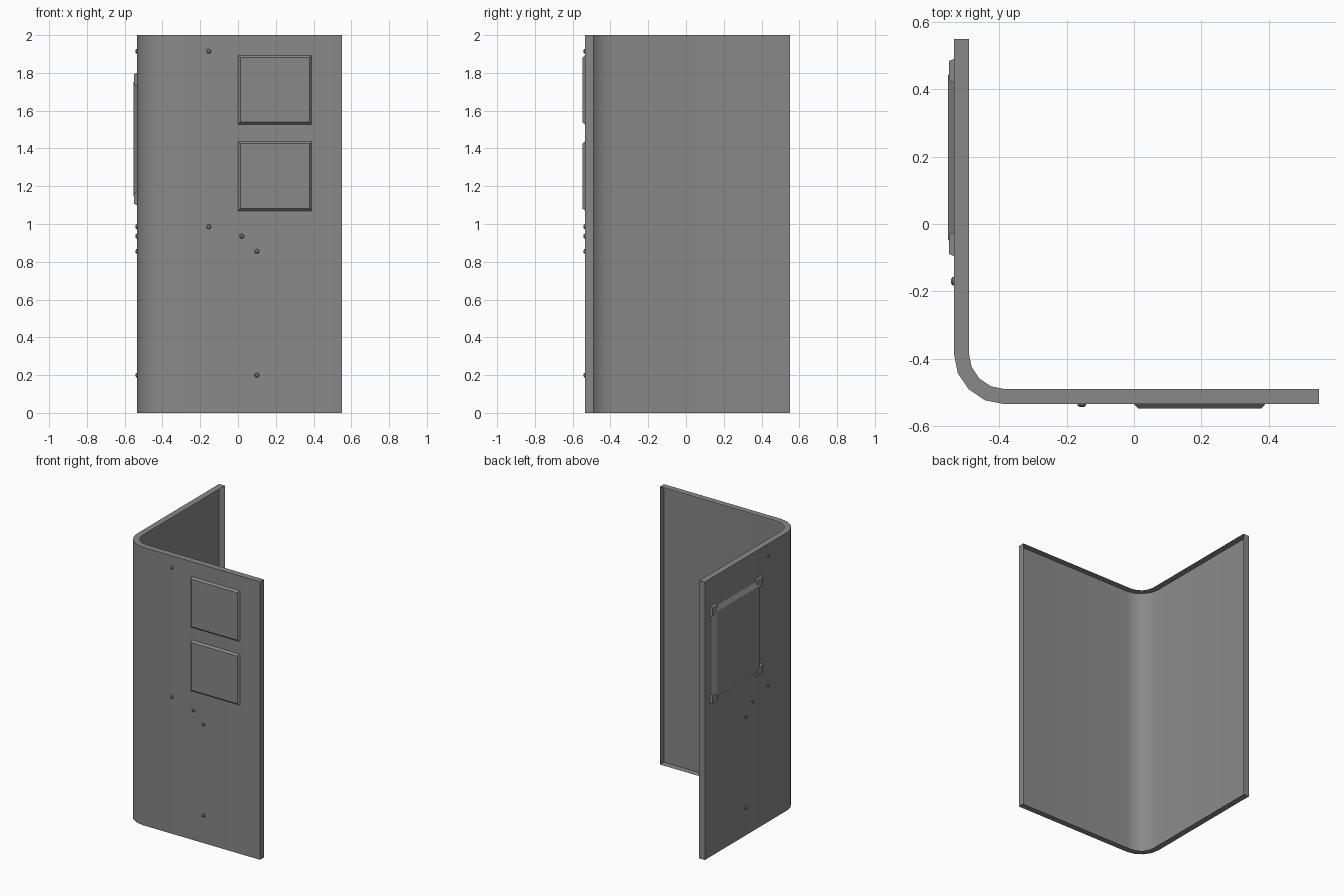
import bpy, bmesh, math
from mathutils import Vector

if "Cube" in bpy.data.objects:
    bpy.data.objects.remove(bpy.data.objects["Cube"])

WALL, END, HEIGHT = -0.535, 0.55, 2.0
THICK, RADIUS = 0.045, 0.15

grey = bpy.data.materials.new("mid grey")
grey.use_nodes = True
grey.diffuse_color = (0.25, 0.25, 0.25, 1)
grey.node_tree.nodes["Principled BSDF"].inputs["Base Color"].default_value = grey.diffuse_color


def finish(name, bm):
    bmesh.ops.recalc_face_normals(bm, faces=bm.faces)
    mesh = bpy.data.meshes.new(name)
    bm.to_mesh(mesh)
    bm.free()
    mesh.materials.append(grey)
    obj = bpy.data.objects.new(name, mesh)
    bpy.context.collection.objects.link(obj)
    bpy.ops.object.select_all(action="DESELECT")
    obj.select_set(True)
    bpy.context.view_layer.objects.active = obj
    bpy.ops.object.shade_smooth_by_angle(angle=math.radians(30))
    return obj


def on_wall(side, u, z, out):
    """Point on the front or side wall, raised outwards by out."""
    return Vector((WALL - out, u, z)) if side else Vector((u, WALL - out, z))


def outline(offset):
    """Plan of the bent wall, moved inwards by offset."""
    c = WALL + RADIUS
    r = RADIUS - offset
    bend = [(c - r * math.cos(a), c - r * math.sin(a))
            for a in (i * math.pi / 8 for i in range(5))]
    return [(WALL + offset, END)] + bend + [(END, WALL + offset)]


# Bent wall: outer skin with a rim turned inwards, open at the back
def bent_wall():
    bm = bmesh.new()
    rows = [[bm.verts.new((x, y, z)) for x, y in outline(off)]
            for off, z in ((THICK, 0), (0, 0), (0, HEIGHT), (THICK, HEIGHT))]
    for low, high in zip(rows, rows[1:]):
        for i in range(len(low) - 1):
            bm.faces.new((low[i], low[i + 1], high[i + 1], high[i]))
    for i in (0, -1):
        bm.faces.new([row[i] for row in rows])
    finish("bent_wall", bm)


# Raised plate with sloping edges
def plate(name, side, u0, u1, z0, z1, out, slope):
    bm = bmesh.new()
    rings = []
    for s, d in ((0, 0), (slope, out)):
        corners = ((u0 + s, z0 + s), (u1 - s, z0 + s), (u1 - s, z1 - s), (u0 + s, z1 - s))
        rings.append([bm.verts.new(on_wall(side, u, z, d)) for u, z in corners])
    base, top = rings
    bm.faces.new(top)
    for i in range(4):
        j = (i + 1) % 4
        bm.faces.new((base[i], base[j], top[j], top[i]))
    finish(name, bm)


# Low domed rivet
def rivet(name, side, u, z):
    bm = bmesh.new()
    rings = []
    for r, d in ((0.013, 0), (0.012, 0.004), (0.007, 0.008)):
        angles = [k * math.tau / 10 for k in range(10)]
        rings.append([bm.verts.new(on_wall(side, u + r * math.cos(a), z + r * math.sin(a), d))
                      for a in angles])
    for low, high in zip(rings, rings[1:]):
        for i in range(10):
            j = (i + 1) % 10
            bm.faces.new((low[i], low[j], high[j], high[i]))
    bm.faces.new(rings[-1])
    finish(name, bm)


bent_wall()

# Two panels on the front
plate("upper_front_panel", False, 0, 0.39, 1.527, 1.893, 0.013, 0.012)
plate("lower_front_panel", False, 0, 0.39, 1.07, 1.437, 0.013, 0.012)

# Panel on the side with a clip at each corner
plate("side_panel", True, -0.075, 0.47, 1.12, 1.78, 0.018, 0.03)
for u_name, u in (("front", -0.06), ("back", 0.455)):
    for z_name, z in (("lower", 1.135), ("upper", 1.765)):
        plate(f"{z_name}_{u_name}_clip", True, u - 0.035, u + 0.035,
              z - 0.035, z + 0.035, 0.0145, 0.006)

# The same rivet pattern on both walls
spots = ((-0.155, 1.915), (-0.155, 0.985), (0.02, 0.935), (0.1, 0.855), (0.1, 0.2))
for n, (u, z) in enumerate(spots, 1):
    rivet(f"front_rivet_{n}", False, u, z)
    rivet(f"side_rivet_{n}", True, u - 0.015, z)
